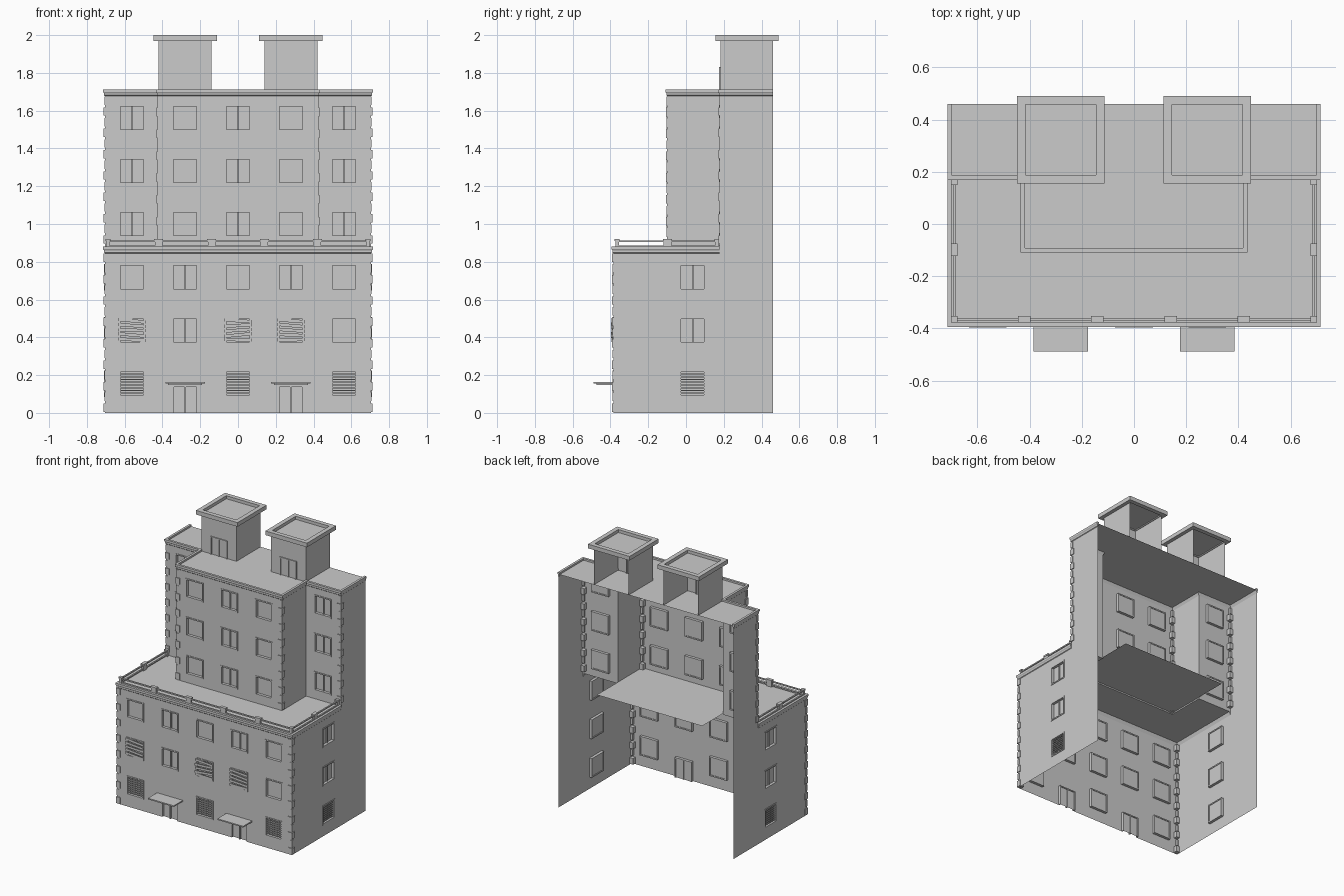
import bpy, bmesh, random
from mathutils import Vector

if "Cube" in bpy.data.objects:
    bpy.data.objects.remove(bpy.data.objects["Cube"])

random.seed(4)
parts = {}
X, YF, YM, YW, YB = 0.705, -0.385, -0.10, 0.178, 0.46   # side, front, tower front, wing front, back
XM, ZT, ZR = 0.425, 0.87, 1.70                          # tower half width, terrace, roof
H = 0.07                                                # half window size


def bm_of(name):
    return parts.setdefault(name, bmesh.new())


def face(name, pts):
    bm = bm_of(name)
    return bm.faces.new([bm.verts.new(p) for p in pts])


# wall frames: (along, inward depth, height) -> world
def front(y):
    return lambda u, d, z: (u, y + d, z)


def side(x, s):
    return lambda u, d, z: (s * (x - d), s * u, z)


def box(name, f, u0, u1, d0, d1, z0, z1, tilt=0.0):
    bm = bm_of(name)
    v = [bm.verts.new(f(u, d, z + (tilt if u == u1 else -tilt)))
         for u in (u0, u1) for d in (d0, d1) for z in (z0, z1)]
    fs = [bm.faces.new([v[i] for i in q]) for q in
          ((0, 1, 3, 2), (4, 6, 7, 5), (0, 4, 5, 1), (2, 3, 7, 6), (0, 2, 6, 4), (1, 5, 7, 3))]
    bmesh.ops.recalc_face_normals(bm, faces=fs)


def slab(name, x0, x1, y0, y1, z):
    face(name, [(x0, y0, z), (x1, y0, z), (x1, y1, z), (x0, y1, z)])


def wall(name, f, u0, u1, z0, z1, holes=()):
    """Sheet wall with rectangular openings."""
    us = sorted({u0, u1, *[h[0] for h in holes], *[h[1] for h in holes]})
    zs = sorted({z0, z1, *[h[2] for h in holes], *[h[3] for h in holes]})
    for a, b in zip(us, us[1:]):
        for c, d in zip(zs, zs[1:]):
            mu, mz = (a + b) / 2, (c + d) / 2
            if not any(h[0] < mu < h[1] and h[2] < mz < h[3] for h in holes):
                face(name, [f(a, 0, c), f(b, 0, c), f(b, 0, d), f(a, 0, d)])


def window(f, u, z, kind="plain"):
    t = 0.009
    a, b, c, d = u - H, u + H, z - H, z + H
    for r in ((a, b, c, c + t), (a, b, d - t, d), (a, a + t, c + t, d - t), (b - t, b, c + t, d - t)):
        box("window_frames", f, r[0], r[1], -0.004, 0.02, r[2], r[3])
    face("window_panes", [f(a, 0.016, c), f(b, 0.016, c), f(b, 0.016, d), f(a, 0.016, d)])
    if kind == "mullion":
        box("window_mullions", f, u - 0.004, u + 0.004, 0.008, 0.016, c + t, d - t)
    elif kind == "grate":
        for i in range(8):
            zz = c + 0.016 + i * 0.0145
            box("window_grates", f, a + t, b - t, 0.002, 0.008, zz, zz + 0.006)
    elif kind == "boards":
        for i in range(5):
            zz = c + 0.012 + i * 0.025
            box("window_boards", f, a - 0.002, b + 0.002, -0.009 - 0.002 * (i % 2), -0.004,
                zz, zz + 0.017, random.uniform(-0.008, 0.008))
    return (a, b, c, d)


def door(f, u, z0, h, d0):
    a, b, t = u - 0.067, u + 0.067, 0.008
    for r in ((a, a + t, z0, z0 + h), (b - t, b, z0, z0 + h), (a + t, b - t, z0 + h - t, z0 + h),
              (u - 0.004, u + 0.004, z0, z0 + h - t)):
        box("door_frames", f, r[0], r[1], d0, d0 + 0.02, r[2], r[3])
    face("door_leaves", [f(a, d0 + 0.014, z0), f(b, d0 + 0.014, z0), f(b, d0 + 0.014, z0 + h), f(a, d0 + 0.014, z0 + h)])
    return (a, b, z0, z0 + h)


def sweep(name, path, profile, closed=False):
    """Mitred moulding: profile is (outward offset, z)."""
    bm, n, rings = bm_of(name), len(path), []
    P = [Vector(p) for p in path]
    nrm = lambda a, b: Vector(((b - a).y, -(b - a).x)).normalized()
    for i in range(n):
        n0 = nrm(P[i - 1], P[i]) if (i or closed) else None
        n1 = nrm(P[i], P[(i + 1) % n]) if (i < n - 1 or closed) else None
        n0, n1 = n0 or n1, n1 or n0
        m = (n0 + n1) / (1 + n0.dot(n1))
        rings.append([bm.verts.new((*(P[i] + m * o), z)) for o, z in profile])
    k, fs = len(profile), []
    for i in range(n if closed else n - 1):
        A, B = rings[i], rings[(i + 1) % n]
        fs += [bm.faces.new((A[j], B[j], B[(j + 1) % k], A[(j + 1) % k])) for j in range(k)]
    if not closed:
        fs += [bm.faces.new(rings[0]), bm.faces.new(rings[-1])]
    bmesh.ops.recalc_face_normals(bm, faces=fs)


def quoins(x, y, z0, z1):
    """Alternating corner stones on both front corners."""
    n = round((z1 - z0) / 0.058)
    p = (z1 - z0) / n
    for s in (-1, 1):
        for i in range(n):
            w, e = ((0.028, 0.006), (0.016, 0.003))[i % 2]
            box("corner_stones", lambda u, d, z: (s * u, d, z), x - w, x + e, y - e, y + w,
                z0 + i * p + 0.006, z0 + (i + 1) * p - 0.006)


# lower front: doors, grated, boarded and plain windows
f, holes = front(YF), []
for i in range(5):
    u = (i - 2) * 0.28
    holes.append(door(f, u, 0, 0.145, 0.0) if i % 2 else window(f, u, 0.155, "grate"))
    holes.append(window(f, u, 0.437, "boards" if i in (0, 2, 3) else "mullion" if i == 1 else "plain"))
    holes.append(window(f, u, 0.718, "mullion" if i % 2 else "plain"))
wall("lower_front_wall", f, -X, X, 0, ZT, holes)

# side walls
for s in (-1, 1):
    f = side(X, s)
    holes = [window(f, s * 0.035, z, k) for z, k in ((0.155, "grate"), (0.437, "mullion"), (0.718, "mullion"))]
    a, b = sorted((s * YF, s * YW))
    wall("side_walls", f, a, b, 0, ZT, holes)
    a, b = sorted((s * YW, s * YB))
    wall("side_walls", f, a, b, 0, ZR)
    # upper wings and tower flanks
    f = front(YW)
    holes = [window(f, s * 0.56, z, "mullion") for z in (1.0, 1.28, 1.56)]
    a, b = sorted((s * XM, s * X))
    wall("wing_front_walls", f, a, b, ZT, ZR, holes)
    a, b = sorted((s * YM, s * YW))
    wall("tower_side_walls", side(XM, s), a, b, ZT, ZR)
    # terrace and roof strips beside the tower
    a, b = sorted((s * XM, s * X))
    slab("terrace", a, b, YM, YW, ZT)
    slab("roof", a, b, YW, YB, ZR)

# tower front
f = front(YM)
holes = [window(f, u, z, "plain" if u else "mullion") for u in (-0.28, 0, 0.28) for z in (1.0, 1.28, 1.56)]
wall("tower_front_wall", f, -XM, XM, ZT, ZR, holes)
slab("terrace", -X, X, YF, YM, ZT)
slab("inner_floor", -XM, XM, YM, 0.42, ZT + 0.01)
slab("roof", -XM, XM, YM, YB, ZR)

# cornices
def cornice(z):
    return [(0, z - 0.022), (0.004, z - 0.018), (0.004, z - 0.008), (0.009, z), (0.009, z + 0.013),
            (-0.008, z + 0.013), (-0.008, z - 0.002)]


sweep("lower_cornice", [(-X, YW), (-X, YF), (X, YF), (X, YW)], cornice(ZT - 0.003))
sweep("upper_cornice", [(-X, YB), (-X, YW), (-XM, YW), (-XM, YM), (XM, YM), (XM, YW), (X, YW), (X, YB)], cornice(ZR))

# corner stones
quoins(X, YF, 0.0, 0.85)
quoins(X, YW, 0.89, 1.68)
quoins(XM, YM, ZT, 1.68)

# terrace railing
w = lambda u, d, z: (u, d, z)
RX, RY = 0.688, -0.365


def post(x, y, hx, hy):
    box("railing_posts", w, x - hx, x + hx, y - hy, y + hy, ZT, 0.91)
    box("railing_posts", w, x - hx - 0.004, x + hx + 0.004, y - hy - 0.004, y + hy + 0.004, 0.91, 0.921)


for z0, z1 in ((0.876, 0.885), (0.904, 0.913)):
    box("railing_rails", w, -RX, RX, RY - 0.005, RY + 0.005, z0, z1)
    for s in (-1, 1):
        box("railing_rails", w, s * RX - 0.005, s * RX + 0.005, RY, YW, z0, z1)
for s in (-1, 1):
    post(s * 0.42, RY, 0.02, 0.008)
    post(s * 0.14, RY, 0.02, 0.008)
    post(s * RX, RY, 0.009, 0.009)
    post(s * RX, -0.098, 0.009, 0.02)
    post(s * RX, 0.163, 0.009, 0.009)

for s in (-1, 1):
    # entrance canopies
    c = s * 0.28
    box("entrance_canopies", w, c - 0.104, c + 0.104, -0.489, YF, 0.155, 0.164)
    box("entrance_canopies", w, c - 0.09, c + 0.09, -0.475, YF, 0.147, 0.155)
    # roof stair houses, open at the back
    wall("stair_house_walls", front(0.182), c - 0.14, c + 0.14, ZR, 1.975)
    for t in (-1, 1):
        a, b = sorted((t * 0.182, t * YB))
        wall("stair_house_walls", lambda u, d, z: (c + t * 0.14, t * u, z), a, b, ZR, 1.975)
    door(front(0.175), c, ZR, 0.13, 0.0)
    y = 0.3225
    sweep("stair_house_roof_rims", [(c - 0.135, y - 0.135), (c + 0.135, y - 0.135), (c + 0.135, y + 0.135),
          (c - 0.135, y + 0.135)], [(0, 1.97), (0.0325, 1.97), (0.0325, 2.0), (0, 2.0)], True)
    slab("stair_house_roofs", c - 0.135, c + 0.135, y - 0.135, y + 0.135, 1.978)

# meshes to objects
for name, bm in parts.items():
    bmesh.ops.remove_doubles(bm, verts=bm.verts, dist=0.00001) if "wall" in name else None
    me = bpy.data.meshes.new(name)
    bm.to_mesh(me)
    bm.free()
    bpy.context.scene.collection.objects.link(bpy.data.objects.new(name, me))
